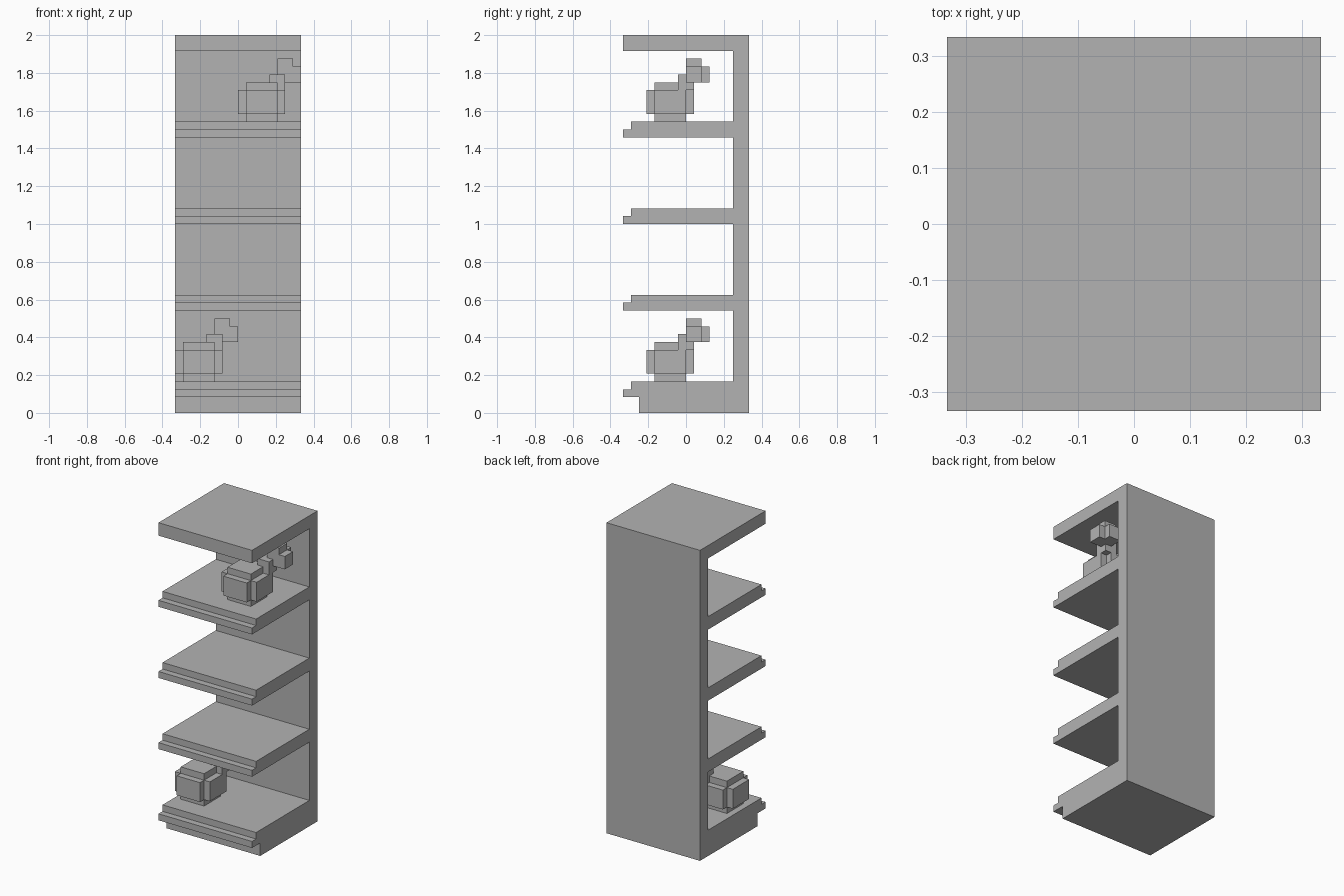
import bpy
import bmesh
from mathutils import Vector

U = 2 / 48  # grid unit: the cabinet is 48 units tall

if "Cube" in bpy.data.objects:
    bpy.data.objects.remove(bpy.data.objects["Cube"], do_unlink=True)

grey = bpy.data.materials.new("plain_grey")
grey.use_nodes = True
grey.diffuse_color = (0.45, 0.45, 0.45, 1)
grey.node_tree.nodes["Principled BSDF"].inputs["Base Color"].default_value = grey.diffuse_color


def finish(name, bm):
    bmesh.ops.recalc_face_normals(bm, faces=bm.faces)
    mesh = bpy.data.meshes.new(name)
    bm.to_mesh(mesh)
    bm.free()
    mesh.materials.append(grey)
    obj = bpy.data.objects.new(name, mesh)
    bpy.context.collection.objects.link(obj)
    return obj


def board(name, profile, z=0):
    """Extrude a (y, z) profile across the full cabinet width."""
    bm = bmesh.new()
    face = bm.faces.new([bm.verts.new((-8 * U, y * U, (h + z) * U)) for y, h in profile])
    new = bmesh.ops.extrude_face_region(bm, geom=[face])["geom"]
    verts = [v for v in new if isinstance(v, bmesh.types.BMVert)]
    bmesh.ops.translate(bm, verts=verts, vec=(16 * U, 0, 0))
    return finish(name, bm)


def blocks(name, boxes, origin):
    """Join boxes, each given by its low and high corner, into one part."""
    bm = bmesh.new()
    for low, high in boxes:
        low, high = Vector(low), Vector(high)
        verts = bmesh.ops.create_cube(bm, size=1)["verts"]
        bmesh.ops.scale(bm, verts=verts, vec=(high - low) * U)
        bmesh.ops.translate(bm, verts=verts, vec=((low + high) / 2 + origin) * U)
    return finish(name, bm)


def lobe(low, high, axis, side):
    """A one-unit slab sitting on one side of a box."""
    low, high = list(low), list(high)
    if side > 0:
        low[axis], high[axis] = high[axis], high[axis] + 1
    else:
        low[axis], high[axis] = low[axis] - 1, low[axis]
    return low, high


# Cabinet: back panel, top, stepped shelves and recessed base
board("back_panel", [(6, 0), (8, 0), (8, 48), (6, 48)])
board("top_board", [(-8, 46), (6, 46), (6, 48), (-8, 48)])
step = [(-8, 0), (-8, 1), (-7, 1), (-7, 2), (6, 2)]
for name, z in (("lower_shelf", 13), ("middle_shelf", 24), ("upper_shelf", 35)):
    board(name, [(6, 0)] + step, z)
board("base", [(6, -2), (-6, -2), (-6, 0)] + step, 2)


# Ornaments: rounded body, neck and a three-lobed head
def ornament(prefix, origin):
    origin = Vector(origin)
    low, high = (-2, -2, 1), (2, 2, 4)
    body = [((-2, -2, 0), (2, 2, 5))]
    body += [lobe(low, high, axis, side) for axis in (0, 1) for side in (-1, 1)]
    blocks(prefix + "_body", body, origin)
    blocks(prefix + "_neck", [((1, 1, 4), (3, 3, 6))], origin)
    low, high = (2, 2, 5), (4, 4, 7)
    head = [(low, high)] + [lobe(low, high, axis, 1) for axis in range(3)]
    blocks(prefix + "_head", head, origin)


ornament("lower_ornament", (-5, -2, 4))
ornament("upper_ornament", (3, -2, 37))
